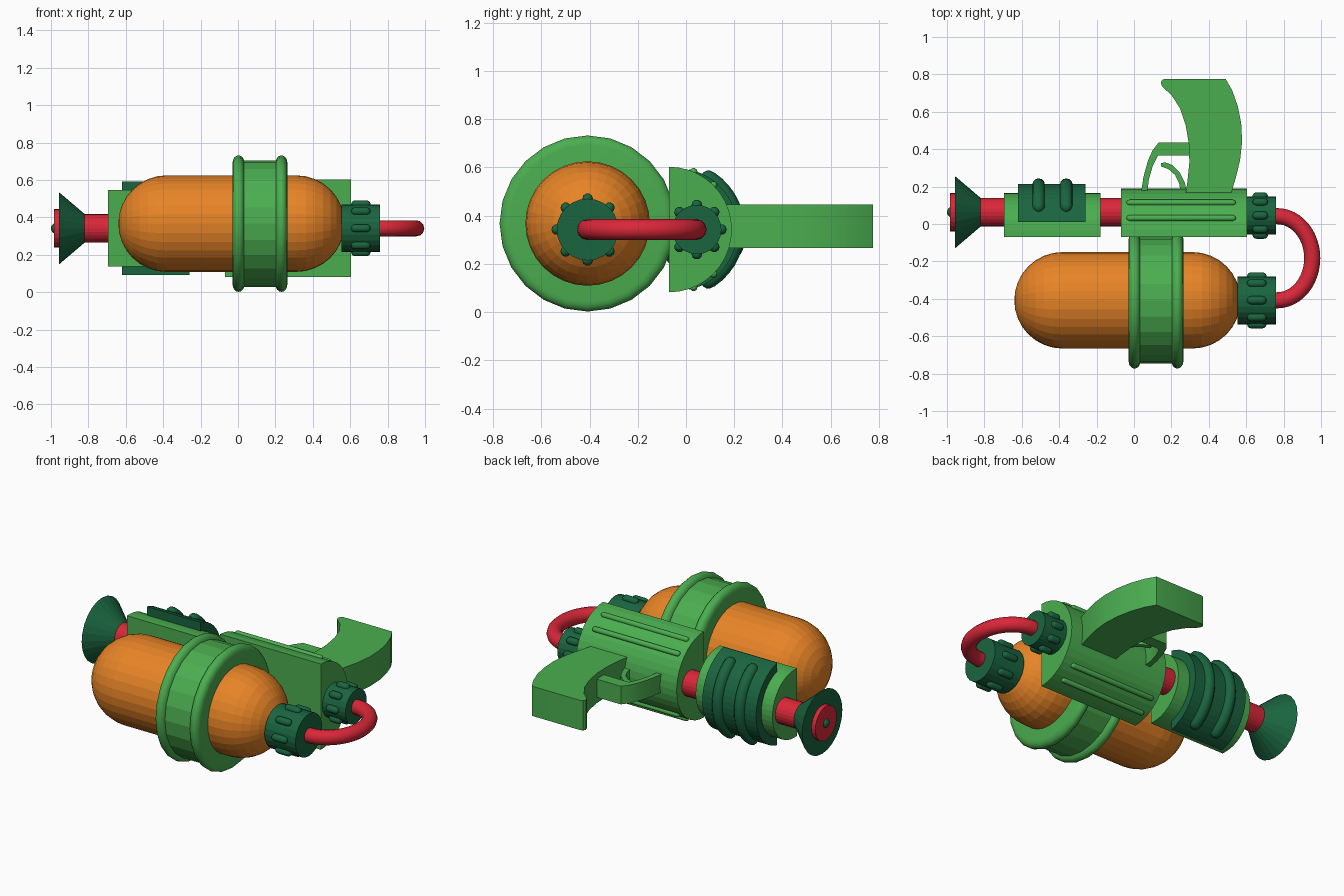
import bpy, bmesh
from math import sin, cos, pi, radians

if "Cube" in bpy.data.objects:
    bpy.data.objects.remove(bpy.data.objects["Cube"])


def material(name, col):
    m = bpy.data.materials.new(name)
    m.diffuse_color = (*col, 1)
    m.use_nodes = True
    m.node_tree.nodes["Principled BSDF"].inputs["Base Color"].default_value = m.diffuse_color
    return m


ORANGE = material("orange", (0.80, 0.23, 0.02))
GREEN = material("green", (0.07, 0.42, 0.08))
DARK = material("dark_green", (0.01, 0.13, 0.05))
RED = material("red", (0.70, 0.02, 0.04))
AXIS_Z = 0.342


def add(name, mesh, mat, angle):
    ob = bpy.data.objects.new(name, mesh)
    bpy.context.collection.objects.link(ob)
    mesh.materials.clear()
    mesh.materials.append(mat)
    bpy.ops.object.select_all(action='DESELECT')
    ob.select_set(True)
    bpy.context.view_layer.objects.active = ob
    if angle:
        bpy.ops.object.shade_smooth_by_angle(angle=radians(angle))
    return ob


def finish(name, bm, mat, angle):
    bmesh.ops.recalc_face_normals(bm, faces=bm.faces)
    mesh = bpy.data.meshes.new(name)
    bm.to_mesh(mesh)
    bm.free()
    return add(name, mesh, mat, angle)


def lathe(name, profile, y, z, mat, segs=24, angle=0):
    """Revolve (x, radius) points around an x-parallel axis, capping the ends."""
    bm = bmesh.new()
    rings = []
    for x, r in profile:
        n = 1 if r < 1e-5 else segs
        rings.append([bm.verts.new((x, y + r * cos(2 * pi * i / segs), z + r * sin(2 * pi * i / segs)))
                      for i in range(n)])
    for a, b in zip(rings, rings[1:]):
        for i in range(segs):
            j = (i + 1) % segs
            quad = [a[i % len(a)], a[j % len(a)], b[j % len(b)], b[i % len(b)]]
            bm.faces.new(list(dict.fromkeys(quad)))
    for r in (rings[0], rings[-1]):
        if len(r) > 2:
            bm.faces.new(r)
    return finish(name, bm, mat, angle)


def prism(name, pts, vec, mat, angle=0):
    """Extrude a planar outline along vec."""
    bm = bmesh.new()
    f = bm.faces.new([bm.verts.new(p) for p in pts])
    ext = bmesh.ops.extrude_face_region(bm, geom=[f])
    bmesh.ops.translate(bm, vec=vec, verts=[v for v in ext['geom'] if isinstance(v, bmesh.types.BMVert)])
    return finish(name, bm, mat, angle)


def tube(name, pts, r, mat, round_ends=False):
    cu = bpy.data.curves.new(name, 'CURVE')
    cu.dimensions = '3D'
    cu.bevel_depth = r
    cu.bevel_resolution = 4
    cu.use_fill_caps = True
    sp = cu.splines.new('POLY')
    sp.points.add(len(pts) - 1)
    for i, (p, c) in enumerate(zip(sp.points, pts)):
        p.co = (*c, 1)
        e = min(i, len(pts) - 1 - i)
        p.radius = (0.3, 0.7, 0.93, 1)[min(e, 3)] if round_ends else 1
    tmp = bpy.data.objects.new(name + "_path", cu)
    bpy.context.collection.objects.link(tmp)
    bpy.context.view_layer.update()
    mesh = bpy.data.meshes.new_from_object(tmp.evaluated_get(bpy.context.evaluated_depsgraph_get()))
    bpy.data.objects.remove(tmp)
    return add(name, mesh, mat, 50)


def capsule(x0, x1, r, n=8):
    a = [i * pi / 2 / n for i in range(n + 1)]
    return ([(x0 + r - r * cos(t), r * sin(t)) for t in a] +
            [(x1 - r + r * sin(t), r * cos(t)) for t in a])


def half_round(name, x0, x1, yc, r, base, mat):
    """Half cylinder along x, bulging to +y, with its flat side at y = base."""
    t0 = math_asin = 0
    if base > yc:
        from math import asin
        t0 = asin((base - yc) / r)
    n = 20
    ts = [t0 + (pi - 2 * t0) * i / n for i in range(n + 1)]
    pts = [(x0, yc + r * sin(t), AXIS_Z + r * cos(t)) for t in ts]
    if base < yc:
        pts = [(x0, base, AXIS_Z + r)] + pts + [(x0, base, AXIS_Z - r)]
    return prism(name, pts, (x1 - x0, 0, 0), mat)


def plate(name, outline, half, mat, angle=0):
    zc = 0.355
    return prism(name, [(x, y, zc - half) for x, y in outline], (0, 0, 2 * half), mat, angle)


# Tank and the band around it
TY, TZ = -0.408, 0.367
lathe("tank", capsule(-0.64, 0.57, 0.258), TY, TZ, ORANGE, 32)
lathe("tank_band", [(-0.01, 0.338), (0.24, 0.338)], TY, TZ, GREEN, 24)
for i, x in enumerate((0.003, 0.232)):
    bead = [(x - 0.032 * cos(pi * k / 8), 0.325 + 0.04 * sin(pi * k / 8)) for k in range(9)]
    lathe(f"band_rim_{i}", bead, TY, TZ, GREEN, 24, 40)

# Hose with a knobbed cap at each end
tube("hose", [(0.72, TY, AXIS_Z)] +
     [(0.765 + 0.188 * sin(pi * k / 24), -0.183 - 0.225 * cos(pi * k / 24), AXIS_Z) for k in range(25)] +
     [(0.72, 0.042, AXIS_Z)], 0.043, RED)
for name, x0, y, r in (("tank_cap", 0.553, TY, 0.128), ("body_cap", 0.59, 0.045, 0.102)):
    lathe(name, [(x0, r), (0.76, r)], y, AXIS_Z, DARK, 24)
    xm = (x0 + 0.76) / 2
    for k in range(8):
        a = k * pi / 4
        lathe(f"{name}_knob_{k}", capsule(xm - 0.052 * r / 0.128, xm + 0.052 * r / 0.128, 0.022, 4),
              y + r * cos(a), AXIS_Z + r * sin(a), DARK, 10, 60)

# Main body with two raised ribs on each side
half_round("body", -0.07, 0.605, -0.07, 0.26, -0.07, GREEN)
for s in (1, -1):
    for k, deg in enumerate((23, 45)):
        t = radians(deg)
        lathe(f"body_rib_{k}_{s}", capsule(-0.04, 0.545, 0.016, 4),
              -0.07 + 0.26 * sin(t), AXIS_Z + s * 0.26 * cos(t), GREEN, 10, 60)

# Barrel, nozzle cone and tip
BY = 0.063
lathe("barrel", [(-0.9, 0.076), (0.0, 0.076)], BY, AXIS_Z, RED, 24)
lathe("nozzle_cone", [(-0.957, 0.193), (-0.81, 0.068)], BY, AXIS_Z, DARK, 24)
lathe("nozzle_disc", [(-0.983, 0.103), (-0.94, 0.103)], BY, AXIS_Z, RED, 24)
lathe("nozzle_tip", capsule(-1.0, -0.94, 0.03, 5), BY, AXIS_Z, DARK, 12, 60)

# Fore body with ribbed pump grip
half_round("fore_body", -0.695, -0.18, -0.04, 0.205, -0.07, GREEN)
half_round("pump_grip", -0.62, -0.26, -0.04, 0.255, 0.012, DARK)
for i, x in enumerate((-0.51, -0.362)):
    ts = [25, 27, 30, 34] + list(range(42, 139, 8)) + [146, 150, 153, 155]
    tube(f"pump_rib_{i}", [(x, -0.04 + 0.25 * sin(radians(t)), AXIS_Z + 0.25 * cos(radians(t))) for t in ts],
         0.034, DARK, True)

# Curved handle, trigger guard and trigger
plate("handle", [(0.27, 0.13), (0.285, 0.22), (0.296, 0.33), (0.293, 0.43), (0.276, 0.53), (0.245, 0.62),
                 (0.2, 0.69), (0.15, 0.735), (0.143, 0.755), (0.15, 0.77), (0.165, 0.776), (0.49, 0.776),
                 (0.525, 0.715), (0.555, 0.63), (0.573, 0.54), (0.578, 0.44), (0.567, 0.34), (0.545, 0.25),
                 (0.51, 0.13)], 0.09, GREEN, 30)
plate("trigger_guard", [(0.035, 0.15), (0.05, 0.25), (0.075, 0.34), (0.1, 0.395), (0.132, 0.436), (0.3, 0.436),
                        (0.3, 0.366), (0.128, 0.366), (0.1, 0.31), (0.08, 0.24), (0.068, 0.15)], 0.055, GREEN, 30)
plate("trigger", [(0.285, 0.16), (0.272, 0.22), (0.245, 0.275), (0.205, 0.315), (0.165, 0.33), (0.145, 0.325),
                  (0.145, 0.308), (0.185, 0.293), (0.22, 0.262), (0.242, 0.215), (0.25, 0.16)], 0.03, GREEN, 30)
